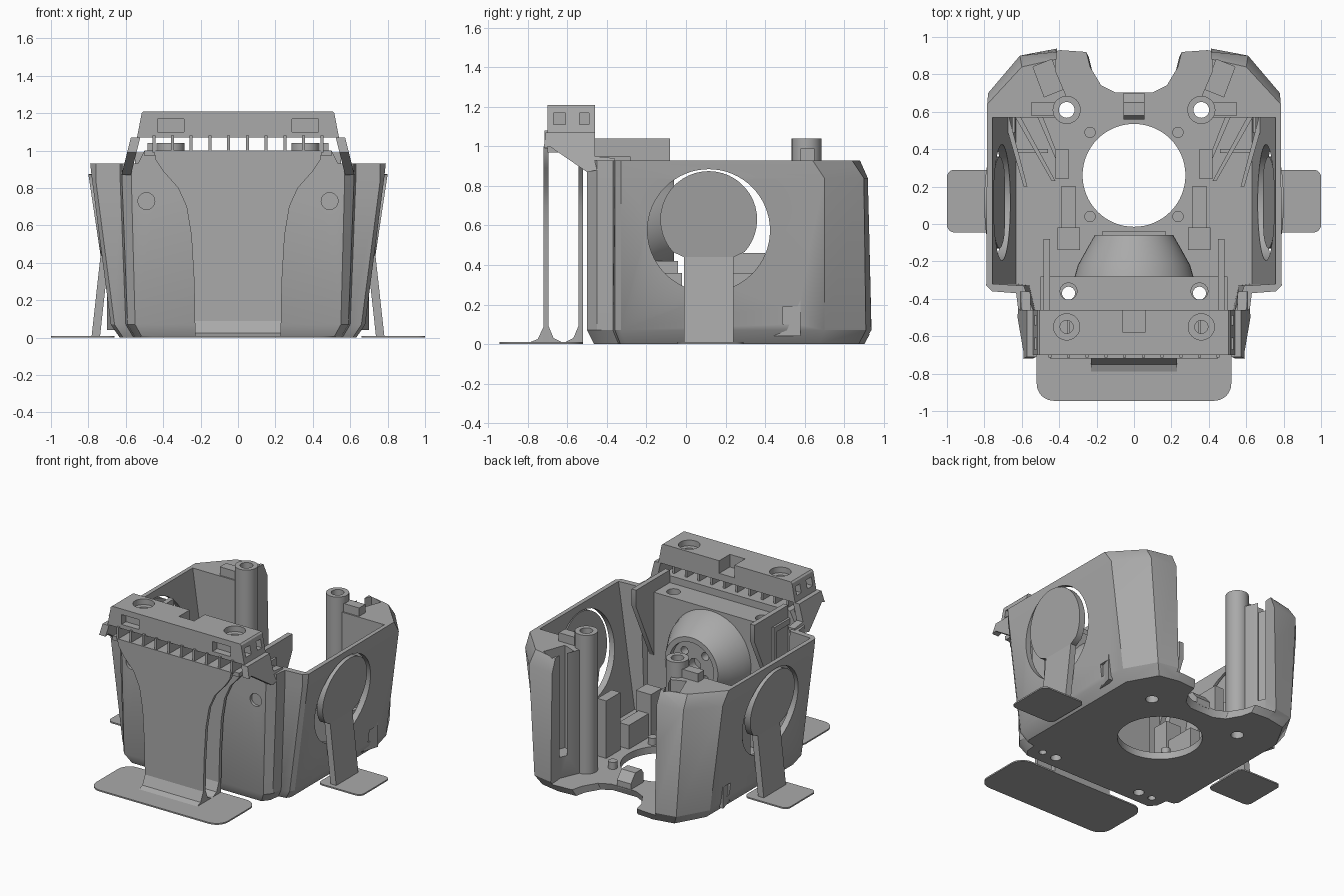
import bpy, bmesh, math
from mathutils import Matrix

cube = bpy.data.objects.get("Cube")
if cube:
    bpy.data.objects.remove(cube, do_unlink=True)

grey = bpy.data.materials.new("plain_grey")
grey.use_nodes = True
GREY = (0.4, 0.4, 0.4, 1)
grey.diffuse_color = GREY
grey.node_tree.nodes["Principled BSDF"].inputs["Base Color"].default_value = GREY
SIDES = ((1, "left"), (-1, "right"))


def finish(name, bm):
    bmesh.ops.recalc_face_normals(bm, faces=bm.faces)
    mesh = bpy.data.meshes.new(name)
    bm.to_mesh(mesh)
    bm.free()
    mesh.materials.append(grey)
    ob = bpy.data.objects.new(name, mesh)
    bpy.context.collection.objects.link(ob)
    return ob


def loft(name, rings):
    """Closed solid through rings of equal point count."""
    bm = bmesh.new()
    loops = [[bm.verts.new(p) for p in ring] for ring in rings]
    n = len(loops[0])
    for a, b in zip(loops, loops[1:]):
        for i in range(n):
            j = (i + 1) % n
            bm.faces.new((a[i], a[j], b[j], b[i]))
    bm.faces.new(loops[0])
    bm.faces.new(loops[-1])
    return finish(name, bm)


def prism(name, pts, axis, a, b):
    """Flat outline pushed along an axis from a to b."""
    put = {"x": lambda p, t: (t, p[0], p[1]),
           "y": lambda p, t: (p[0], t, p[1]),
           "z": lambda p, t: (p[0], p[1], t)}[axis]
    return loft(name, [[put(p, t) for p in pts] for t in (a, b)])


def box(name, x0, x1, y0, y1, z0, z1):
    return prism(name, [(x0, y0), (x1, y0), (x1, y1), (x0, y1)], "z", z0, z1)


def arc(cx, cy, r, start, end, n):
    angles = [math.radians(start + (end - start) * i / n) for i in range(n + 1)]
    return [(cx + r * math.cos(t), cy + r * math.sin(t)) for t in angles]


def disc(name, c, r, axis, a, b, n=32):
    return prism(name, arc(c[0], c[1], r, 0, 360 - 360 / n, n - 1), axis, a, b)


def round_rect(x0, x1, y0, y1, r):
    return (arc(x1 - r, y1 - r, r, 0, 90, 6) + arc(x0 + r, y1 - r, r, 90, 180, 6)
            + arc(x0 + r, y0 + r, r, 180, 270, 6) + arc(x1 - r, y0 + r, r, 270, 360, 6))


def mirrored(half):
    return half + [(-x, y) for x, y in reversed(half) if x > 0]


def cut(ob, *cutters):
    for c in cutters:
        c.hide_render = True
        mod = ob.modifiers.new("cut", "BOOLEAN")
        mod.operation, mod.object, mod.solver = "DIFFERENCE", c, "EXACT"
        bpy.context.view_layer.objects.active = ob
        bpy.ops.object.modifier_apply(modifier=mod.name)
        bpy.data.objects.remove(c, do_unlink=True)


# Tub shell: flaring sides, chamfered rear corners, scalloped rear floor
scallop = [(.24, .85), (.18, .75), (.1, .71), (0, .71)]
low = mirrored([(0, -.5), (.55, -.5), (.59, -.45), (.6, -.37), (.66, -.36), (.68, -.33),
                (.68, .7), (.56, .91), (.4, .94), (.26, .93)] + scallop)
front_top = [(0, -.5), (.57, -.5), (.62, -.45), (.63, -.37), (.76, -.36)]
high = mirrored(front_top + [(.78, -.33), (.78, .7), (.61, .9), (.42, .92), (.27, .92)] + scallop)
rim = mirrored(front_top + [(.79, -.33), (.785, .64), (.6, .84), (.42, .88), (.27, .87)] + scallop)
base = [(x * .93, .2 + (y - .2) * .95) for x, y in low]
shell = loft("shell", [[(x, y, z) for x, y in ring]
                       for ring, z in ((base, 0), (low, .07), (high, .84), (rim, .93))])

# Hollow interior that runs out between the rear columns
gap = [(.36, .57), (.36, .68), (.42, .82), (.4, 1.1)]
inner_low = mirrored([(.53, -.46), (.56, -.33), (.63, -.32), (.63, .57)] + gap)
inner_high = mirrored([(.54, -.46), (.59, -.33), (.76, -.32), (.76, .57)] + gap)
cut(shell, loft("cavity", [[(x, y, z) for x, y in r]
                           for r, z in ((inner_low, .05), (inner_high, .95))]))
cut(shell, disc("fan_hole", (0, .26), .275, "z", -.1, .2, 64))
for s, side in SIDES:
    cut(shell,
        disc("side_hole", (.115, .575), .31, "x", s * .5, s * .95, 64),
        box("side_window", s * .6, s * .8, .49, .57, .1, .19),
        disc("screw_recess", (s * .49, .73), .045, "y", -.6, -.48),
        prism("column_slot", [(s * .38, .72), (s * .48, .68), (s * .54, .84), (s * .44, .88)],
              "z", .2, 1.1),
        disc("foot_hole", (s * .35, -.37), .035, "z", -.1, .1),
        disc("foot_hole", (s * .46, -.37), .025, "z", -.1, .1),
        disc("post_hole", (s * .36, .61), .042, "z", -.1, 1.1))

# Front upper wall, deck and inner bulkhead
prism("front_upper_wall", [(-.55, .9), (.55, .9), (.5, 1.0), (-.5, 1.0)], "y", -.5, -.46)
deck = box("front_deck", -.5, .5, -.47, -.29, .91, .95)
box("bulkhead", -.5, .5, -.31, -.28, .04, .95)
for s, side in SIDES:
    cut(deck, disc("deck_hole", (s * .35, -.36), .045, "z", .8, 1.1))

# Rear-facing round motor mount with a recessed, drilled face
mount = loft("motor_mount", [[(x, y, z) for x, z in arc(0, .62, r, 0, 352.5, 47)]
                             for y, r in ((-.29, .32), (-.22, .30), (-.13, .25), (-.06, .21))])
cut(mount, disc("face_recess", (0, .62), .175, "y", -.1, .1, 48))
cut(mount, disc("shaft_hole", (0, .62), .045, "y", -.16, .1))
for x, z in arc(0, .62, .115, 45, 315, 3):
    cut(mount, disc("bolt_hole", (x, z), .028, "y", -.16, .1, 20))
box("mount_pedestal", -.17, .17, -.29, -.04, .04, .42)

# Top bar with counterbores, centre notch and pockets
bar = prism("top_bar", [(-.54, 1.07), (.54, 1.07), (.515, 1.2), (.505, 1.21),
                        (-.505, 1.21), (-.515, 1.2)], "y", -.7, -.46)
cut(bar, box("notch", -.06, .06, -.58, -.4, 1.12, 1.3))
for s, side in SIDES:
    cut(bar,
        disc("counterbore", (s * .36, -.55), .07, "z", 1.17, 1.3),
        disc("bolt_hole", (s * .36, -.55), .035, "z", 1.0, 1.3),
        box("front_pocket", s * .29, s * .43, -.8, -.65, 1.1, 1.17),
        box("side_pocket", s * .48, s * .7, -.67, -.61, 1.11, 1.17),
        box("side_pocket", s * .48, s * .7, -.54, -.49, 1.11, 1.17))
    # Slanted end brackets carrying the bar
    brace = [(-.71, 1.07), (-.72, .99), (-.69, 1.0), (-.5, .87), (-.36, .9), (-.36, .94),
             (-.46, .95), (-.46, 1.07)]
    loft(side + "_bar_bracket", [[(s * (x - .25 * (z - 1.0)), y, z) for y, z in brace]
                                 for x in (.54, .59)])
    prism(side + "_fin", [(-.46, 1.04), (-.08, 1.04), (-.08, .92), (-.28, .5), (-.46, .5)],
          "x", s * .45, s * .485)

# Grille under the bar
box("grille_floor", -.5, .5, -.7, -.46, .97, 1.0)
for i in range(10):
    x = -.45 + i * .1
    box("grille_rib", x - .008, x + .008, -.715, -.5, .99, 1.08)

# Front support: twin sheets on a wide rounded foot
sheet = mirrored([(.23, .005), (.235, .3), (.25, .55), (.275, .7), (.32, .8),
                  (.4, .89), (.44, .95), (.45, 1.0)])
prism("front_support_outer", sheet, "y", -.72, -.695)
prism("front_support_inner", sheet, "y", -.545, -.52)
fillet = [(-.8, .005), (-.75, .025), (-.72, .09), (-.695, .09), (-.67, .03), (-.62, .005)]
prism("front_foot_fillet", fillet, "x", -.23, .23)
prism("front_foot_fillet", [(-.62, .005), (-.57, .03), (-.545, .09), (-.52, .09), (-.52, .005)],
      "x", -.23, .23)
prism("front_foot", round_rect(-.52, .52, -.945, -.52, .09), "z", 0, .01)

for s, side in SIDES:
    # Side supports: leaning strip with a round paddle in the side hole
    paddle = [(.24, .44)] + arc(.115, .63, .245, -42, 222, 32) + [(-.01, .44)]
    loft(side + "_support_paddle", [[(s * (x + .15 * (z - .44)), y, z) for y, z in paddle]
                                    for x in (.69, .735)])
    strip = [(-.01, .005), (.24, .005), (.24, .44), (-.01, .44)]
    loft(side + "_support_strip", [[(s * (x - .11 * (z - .44)), y, z) for y, z in strip]
                                   for x in (.69, .735)])
    foot = round_rect(.66, 1.0, -.045, .29, .04)
    prism(side + "_foot", [(s * x, y) for x, y in foot], "z", 0, .01)

    # Rear screw post with its web to the column
    post = disc(side + "_rear_post", (s * .36, .61), .075, "z", .02, 1.04)
    web = box(side + "_post_web", s * .37, s * .55, .58, .65, .05, .99)
    bore = lambda: disc("bore", (s * .36, .61), .042, "z", -.1, 1.2)
    cut(post, bore())
    cut(web, bore())

    # Gussets in front of the rear column
    for x0, x1, y1 in ((.7, .59, .2), (.64, .44, .23), (.52, .42, .35)):
        prism(side + "_gusset", [(s * x0, .58), (s * (x0 - .03), .58),
                                 (s * (x1 - .02), y1), (s * x1, y1)], "z", .04, .36)
    box(side + "_gusset_tie", s * .46, s * .64, .38, .4, .04, .34)

    # Floor mounts beside the fan opening
    box(side + "_floor_block", s * .29, s * .41, -.14, -.02, .04, .36)
    box(side + "_floor_rail", s * .31, s * .39, -.02, .2, .04, .22)
    box(side + "_floor_clip", s * .35, s * .42, .24, .4, .04, .46)
    for y in (.04, .49):
        disc(side + "_fan_stud", (s * .235, y), .03, "z", .04, .1, 20)

# Rear centre clip
prism("rear_clip", [(.56, .04), (.7, .04), (.7, .09), (.65, .15), (.58, .15), (.56, .12)],
      "x", -.055, .055)

# Smooth round surfaces, keep edges sharp
bpy.ops.object.select_all(action="DESELECT")
for ob in bpy.context.collection.objects:
    if ob.type == "MESH" and grey.name in ob.data.materials:
        ob.select_set(True)
        bpy.context.view_layer.objects.active = ob
bpy.ops.object.shade_smooth_by_angle(angle=math.radians(30))
